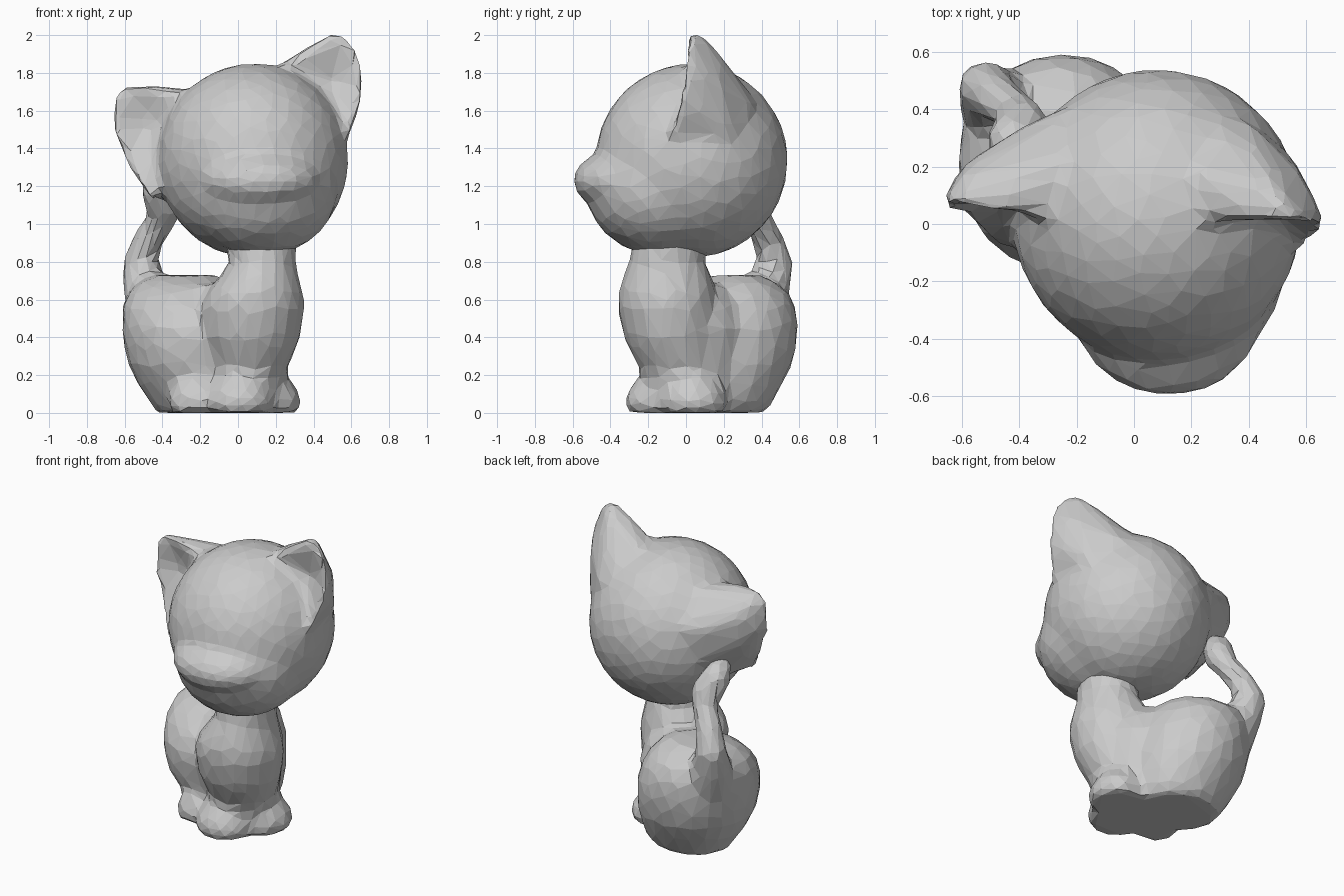
import bpy, bmesh, math
from mathutils import Vector, Matrix

cube = bpy.data.objects.get("Cube")
if cube:
    bpy.data.objects.remove(cube)

grey = bpy.data.materials.new("plain_grey")
grey.use_nodes = True
tone = (0.6, 0.6, 0.6, 1)
grey.diffuse_color = tone
grey.node_tree.nodes["Principled BSDF"].inputs["Base Color"].default_value = tone


def ellipsoid(bm, centre, radii, detail=4):
    place = Matrix.Translation(centre) @ Matrix.Diagonal((*radii, 1))
    bmesh.ops.create_icosphere(bm, subdivisions=detail, radius=1, matrix=place)


def loft(bm, rings, sides=24):
    """Stack elliptical rings given as (z, x, y, radius x, radius y)."""
    loops = []
    for z, x, y, rx, ry in rings:
        angles = [math.tau * i / sides for i in range(sides)]
        loops.append([bm.verts.new((x + rx * math.cos(a), y + ry * math.sin(a), z)) for a in angles])
    for low, high in zip(loops, loops[1:]):
        for i in range(sides):
            j = (i + 1) % sides
            bm.faces.new((low[i], low[j], high[j], high[i]))
    bm.faces.new(loops[0][::-1])
    bm.faces.new(loops[-1])


def foot(bm, x, y, rx, ry):
    profile = [(0, 0.9), (0.03, 1), (0.08, 1), (0.13, 0.85), (0.2, 0.5)]
    loft(bm, [(z, x, y, rx * s, ry * s) for z, s in profile])


def limb(bm, path, steps=6):
    """Chain of balls along points given as (position, radius)."""
    for (a, ra), (b, rb) in zip(path, path[1:]):
        for i in range(steps + 1):
            t = i / steps
            r = ra + (rb - ra) * t
            ellipsoid(bm, Vector(a).lerp(Vector(b), t), (r, r, r), 2)


def ear(bm, rim, hollow, back):
    """Hull from the rim to points on the back of the head, with a dished front."""
    rim_verts = [bm.verts.new(p) for p in rim]
    verts = rim_verts + [bm.verts.new(p) for p in back]
    faces = {f for f in bmesh.ops.convex_hull(bm, input=verts)["geom"] if isinstance(f, bmesh.types.BMFace)}
    front = [f for f in faces if all(v in rim_verts for v in f.verts)]
    bmesh.ops.delete(bm, geom=front, context="FACES")
    dish = bm.verts.new(hollow)
    shell = [f for f in faces if f.is_valid]
    border = [e for e in {e for f in shell for e in f.edges} if e.is_boundary]
    shell += [bm.faces.new((*e.verts, dish)) for e in border]
    bmesh.ops.recalc_face_normals(bm, faces=shell)


def sculpted(name, bm, ratio):
    """Fuse the overlapping forms, soften the joins and reduce to facets."""
    mesh = bpy.data.meshes.new(name)
    bm.to_mesh(mesh)
    bm.free()
    mesh.materials.append(grey)
    obj = bpy.data.objects.new(name, mesh)
    bpy.context.collection.objects.link(obj)
    fuse = obj.modifiers.new("fuse", "REMESH")
    fuse.mode = "VOXEL"
    fuse.voxel_size = 0.025
    soften = obj.modifiers.new("soften", "SMOOTH")
    soften.factor, soften.iterations = 0.5, 14
    facet = obj.modifiers.new("facet", "DECIMATE")
    facet.ratio = ratio


# Head with jaw, snout and ears, rolled so that its left ear is higher
bm = bmesh.new()
ellipsoid(bm, (0.08, 0.03, 1.335), (0.505, 0.51, 0.515))
ellipsoid(bm, (0.12, -0.13, 1.19), (0.41, 0.4, 0.36))
ellipsoid(bm, (0.12, -0.31, 1.23), (0.33, 0.29, 0.17))
ear(bm, [(0.2, 0, 1.82), (0.3, -0.03, 1.86), (0.42, 0, 1.97), (0.52, 0, 2.03), (0.61, 0, 1.99),
         (0.67, -0.01, 1.8), (0.65, -0.05, 1.62), (0.57, -0.1, 1.42)],
    (0.5, 0.06, 1.75),
    [(0.15, 0.2, 1.8), (0.58, 0.18, 1.75), (0.55, 0.24, 1.45), (0.4, 0.36, 1.62), (0.25, 0.4, 1.62),
     (0.48, 0.19, 1.88), (0.51, 0.1, 2), (0.63, 0.09, 1.8), (0.63, 0.08, 1.6)])
ear(bm, [(-0.2, 0, 1.66), (-0.28, 0, 1.69), (-0.45, 0.04, 1.73), (-0.6, 0.06, 1.745), (-0.67, 0.06, 1.66),
         (-0.675, 0.06, 1.53), (-0.6, 0.02, 1.33), (-0.46, -0.1, 1.12)],
    (-0.47, 0.1, 1.52),
    [(-0.12, 0.25, 1.7), (-0.57, 0.23, 1.6), (-0.55, 0.22, 1.42), (-0.15, 0.44, 1.5), (-0.28, 0.36, 1.25),
     (-0.36, 0.36, 1.5), (-0.4, 0.15, 1.13), (-0.61, 0.16, 1.69), (-0.64, 0.15, 1.5), (-0.56, 0.12, 1.3)])
sculpted("head", bm, 0.06)

# Body: chest and forelegs, haunch, the flank between them, feet, tail up to the head
bm = bmesh.new()
loft(bm, [(0, 0.05, -0.04, 0.18, 0.17), (0.13, 0.05, -0.03, 0.19, 0.19), (0.24, 0.06, -0.03, 0.205, 0.22),
          (0.32, 0.07, -0.06, 0.23, 0.235), (0.4, 0.07, -0.08, 0.26, 0.25), (0.56, 0.08, -0.1, 0.275, 0.265),
          (0.64, 0.09, -0.1, 0.255, 0.26), (0.72, 0.11, -0.1, 0.21, 0.235), (0.8, 0.13, -0.1, 0.175, 0.2),
          (0.94, 0.12, -0.08, 0.2, 0.2)])
loft(bm, [(0, -0.18, 0.2, 0.25, 0.22), (0.05, -0.18, 0.2, 0.285, 0.255), (0.15, -0.2, 0.2, 0.33, 0.31),
          (0.25, -0.22, 0.2, 0.36, 0.36), (0.35, -0.235, 0.205, 0.37, 0.38), (0.45, -0.245, 0.21, 0.37, 0.385),
          (0.55, -0.265, 0.23, 0.35, 0.355), (0.63, -0.28, 0.25, 0.31, 0.3), (0.69, -0.28, 0.26, 0.25, 0.22),
          (0.73, -0.28, 0.27, 0.17, 0.13)])
loft(bm, [(0, -0.03, 0.08, 0.22, 0.17), (0.45, -0.03, 0.09, 0.27, 0.22), (0.58, -0.05, 0.09, 0.24, 0.19),
          (0.68, -0.1, 0.08, 0.17, 0.13)])
foot(bm, -0.23, -0.08, 0.14, 0.13)
foot(bm, 0.01, -0.16, 0.18, 0.165)
foot(bm, 0.18, 0.04, 0.155, 0.18)
limb(bm, [((-0.42, 0.36, 0.5), 0.17), ((-0.49, 0.43, 0.66), 0.125), ((-0.52, 0.475, 0.78), 0.1),
          ((-0.48, 0.44, 0.91), 0.085), ((-0.4, 0.38, 1.03), 0.08), ((-0.39, 0.34, 1.1), 0.1),
          ((-0.42, 0.29, 1.18), 0.1), ((-0.42, 0.22, 1.25), 0.06)])
sculpted("body_and_tail", bm, 0.06)
